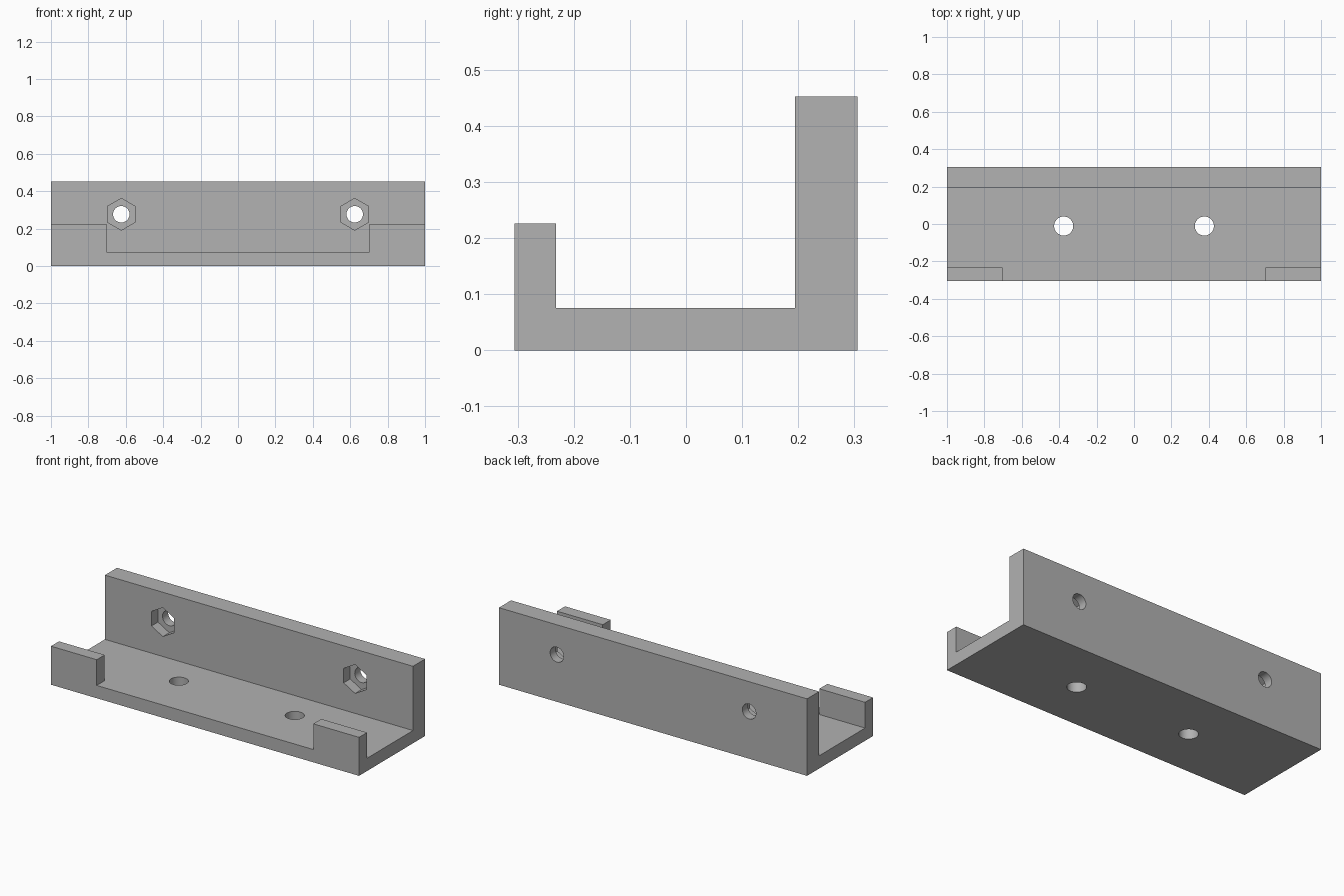
import bpy, bmesh, math
from mathutils import Matrix, Vector

cube = bpy.data.objects.get("Cube")
if cube:
    bpy.data.objects.remove(cube, do_unlink=True)

HALF_Y = 0.306
FLOOR_Z, LIP_Z, WALL_Z = 0.075, 0.226, 0.452
LIP_Y, WALL_Y = -0.232, 0.194

grey = bpy.data.materials.new("plain grey")
grey.use_nodes = True
colour = (0.445, 0.445, 0.445, 1)
grey.diffuse_color = colour
grey.node_tree.nodes["Principled BSDF"].inputs["Base Color"].default_value = colour


def add_object(name, bm):
    bmesh.ops.recalc_face_normals(bm, faces=bm.faces)
    mesh = bpy.data.meshes.new(name)
    bm.to_mesh(mesh)
    bm.free()
    mesh.materials.append(grey)
    obj = bpy.data.objects.new(name, mesh)
    bpy.context.collection.objects.link(obj)
    return obj


def prism(name, sides, radius, depth, centre, along_y=False):
    bm = bmesh.new()
    turn = Matrix.Rotation(math.pi / 2, 4, 'X') if along_y else Matrix()
    bmesh.ops.create_cone(bm, cap_ends=True, segments=sides, radius1=radius,
                          radius2=radius, depth=depth,
                          matrix=Matrix.Translation(centre) @ turn)
    return add_object(name, bm)


# Channel: uneven U profile extruded along x
profile = [(-HALF_Y, 0), (HALF_Y, 0), (HALF_Y, WALL_Z), (WALL_Y, WALL_Z),
           (WALL_Y, FLOOR_Z), (LIP_Y, FLOOR_Z), (LIP_Y, LIP_Z), (-HALF_Y, LIP_Z)]
bm = bmesh.new()
face = bm.faces.new([bm.verts.new((-1, y, z)) for y, z in profile])
ext = bmesh.ops.extrude_face_region(bm, geom=[face])
bmesh.ops.translate(bm, vec=(2, 0, 0),
                    verts=[v for v in ext["geom"] if isinstance(v, bmesh.types.BMVert)])
bracket = add_object("channel_bracket", bm)

# Gap in the front lip, flush with the floor
bm = bmesh.new()
bmesh.ops.create_cube(bm, size=1, matrix=Matrix.Translation((0, -0.3, FLOOR_Z + 0.15))
                      @ Matrix.Diagonal((1.406, 0.3, 0.3, 1)))
cutters = [add_object("lip_gap_cutter", bm)]

# Floor holes, wall bolt holes and hexagonal nut pockets
POCKET = 0.06
for side, x in (("right", -1), ("left", 1)):
    cutters += [
        prism(side + "_floor_hole_cutter", 48, 0.051, 0.4, Vector((0.376 * x, -0.011, 0.05))),
        prism(side + "_nut_pocket_cutter", 6, 0.085, 2 * POCKET,
              Vector((0.624 * x, WALL_Y, 0.277)), True),
        prism(side + "_bolt_hole_cutter", 48, 0.044, 0.4,
              Vector((0.624 * x, 0.25, 0.277)), True),
    ]

for cutter in cutters:
    cutter.hide_render = True
    mod = bracket.modifiers.new(cutter.name, 'BOOLEAN')
    mod.operation = 'DIFFERENCE'
    mod.solver = 'EXACT'
    mod.object = cutter

# Bake the cuts, then remove the cutters
graph = bpy.context.evaluated_depsgraph_get()
result = bpy.data.meshes.new_from_object(bracket.evaluated_get(graph))
bracket.modifiers.clear()
bracket.data = result
for cutter in cutters:
    bpy.data.objects.remove(cutter, do_unlink=True)

bpy.ops.object.select_all(action='DESELECT')
bracket.select_set(True)
bpy.context.view_layer.objects.active = bracket
bpy.ops.object.shade_smooth_by_angle(angle=math.radians(30))
